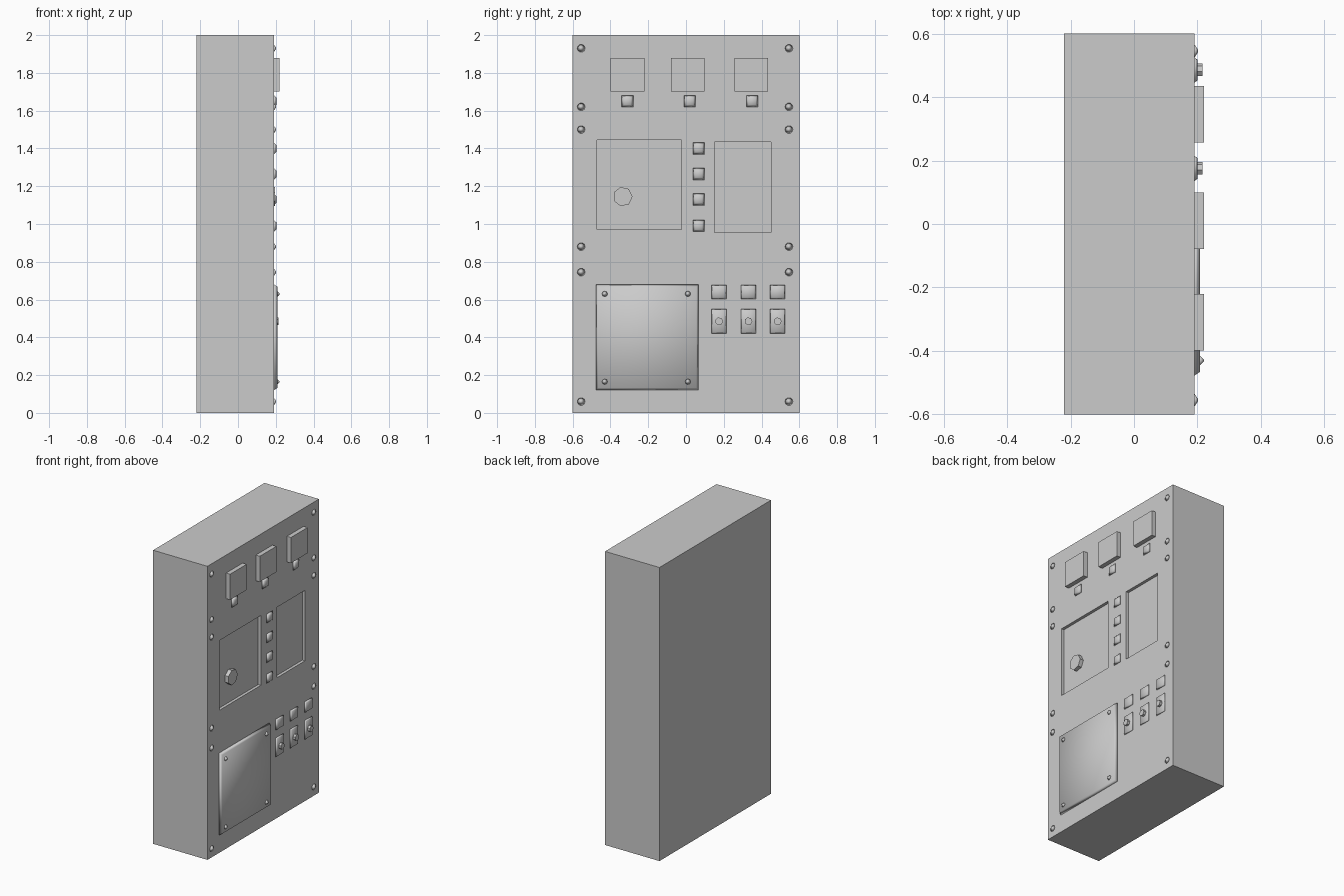
import bpy, bmesh, math
from mathutils import Matrix, Vector

if "Cube" in bpy.data.objects:
    bpy.data.objects.remove(bpy.data.objects["Cube"])

FRONT = 0.19   # x of the instrument face


def new_object(name, bm, smooth=False):
    bmesh.ops.recalc_face_normals(bm, faces=bm.faces)
    for f in bm.faces:
        f.smooth = smooth
    me = bpy.data.meshes.new(name)
    bm.to_mesh(me)
    bm.free()
    ob = bpy.data.objects.new(name, me)
    bpy.context.collection.objects.link(ob)
    return ob


def block(name, x0, x1, y, z, w, h, inset=0.0, smooth=False):
    """Box on the face; inset narrows its outer end."""
    bm = bmesh.new()
    bmesh.ops.create_cube(bm, size=1)
    for v in bm.verts:
        outer = v.co.x > 0
        k = inset if outer else 0
        v.co = Vector((x1 if outer else x0,
                       y + math.copysign(w / 2 - k, v.co.y),
                       z + math.copysign(h / 2 - k, v.co.z)))
    return new_object(name, bm, smooth)


def stud(name, x0, x1, y, z, r0, r1, sides, smooth=False):
    """Cone or cylinder whose axis points along +x."""
    bm = bmesh.new()
    bmesh.ops.create_cone(bm, cap_ends=True, segments=sides, radius1=r0, radius2=r1,
                          depth=x1 - x0,
                          matrix=Matrix.Translation(((x0 + x1) / 2, y, z))
                          @ Matrix.Rotation(math.pi / 2, 4, 'Y'))
    return new_object(name, bm, smooth)


# Cabinet, its front cut into a grid so two panels can be sunk
bm = bmesh.new()
bmesh.ops.create_cube(bm, size=1)
for v in bm.verts:
    v.co = Vector((FRONT if v.co.x > 0 else -0.22, v.co.y * 1.2, v.co.z * 2 + 1))
wells = [(-0.47, -0.025, 0.97, 1.445), (0.15, 0.45, 0.955, 1.435)]
for axis in (1, 2):
    for a in [c for w in wells for c in w[2 * axis - 2:2 * axis]]:
        p, n = Vector(), Vector()
        p[axis], n[axis] = a, 1
        bmesh.ops.bisect_plane(bm, geom=bm.verts[:] + bm.edges[:] + bm.faces[:],
                               plane_co=p, plane_no=n)
for y0, y1, z0, z1 in wells:
    sunk = [f for f in bm.faces if f.normal.x > 0.9
            and y0 < f.calc_center_median().y < y1 and z0 < f.calc_center_median().z < z1]
    ext = bmesh.ops.extrude_face_region(bm, geom=sunk)
    bmesh.ops.delete(bm, geom=sunk, context='FACES_ONLY')
    bmesh.ops.translate(bm, vec=(-0.02, 0, 0),
                        verts=[g for g in ext['geom'] if isinstance(g, bmesh.types.BMVert)])
bmesh.ops.dissolve_limit(bm, angle_limit=0.01, verts=bm.verts[:], edges=bm.edges[:])
new_object("cabinet", bm)

# Dial in the left well
stud("well_dial", FRONT - 0.02, 0.196, -0.335, 1.145, 0.052, 0.052, 7)

# Three gauges with an indicator lamp under each
for y in (-0.31, 0.01, 0.345):
    block("gauge", FRONT, 0.22, y, 1.79, 0.178, 0.175)
for y in (-0.31, 0.02, 0.35):
    block("gauge_lamp", FRONT, 0.203, y, 1.65, 0.062, 0.062, 0.012, True)

# Column of push buttons
for z in (1.40, 1.265, 1.13, 0.99):
    block("push_button", FRONT, 0.203, 0.067, z, 0.062, 0.062, 0.012, True)

# Lower cover plate and its corner screws
block("cover_plate", FRONT, 0.208, -0.205, 0.4, 0.545, 0.56, 0.012, True)
for y in (-0.43, 0.01):
    for z in (0.165, 0.63):
        stud("cover_screw", 0.205, 0.22, y, z, 0.018, 0.003, 8, True)

# Switch bank: buttons above toggle plates
for y in (0.175, 0.33, 0.485):
    block("switch_button", FRONT, 0.2, y, 0.64, 0.08, 0.075, 0.008, True)
    block("toggle_plate", FRONT, 0.198, y, 0.485, 0.08, 0.13, 0.006, True)
    stud("toggle_lever", 0.197, 0.215, y, 0.485, 0.021, 0.021, 7)

# Rack screws along both edges
for y in (-0.555, 0.545):
    for z in (1.93, 1.62, 1.5, 0.88, 0.745, 0.06):
        stud("rack_screw", FRONT, 0.202, y, z, 0.021, 0.003, 10, True)
